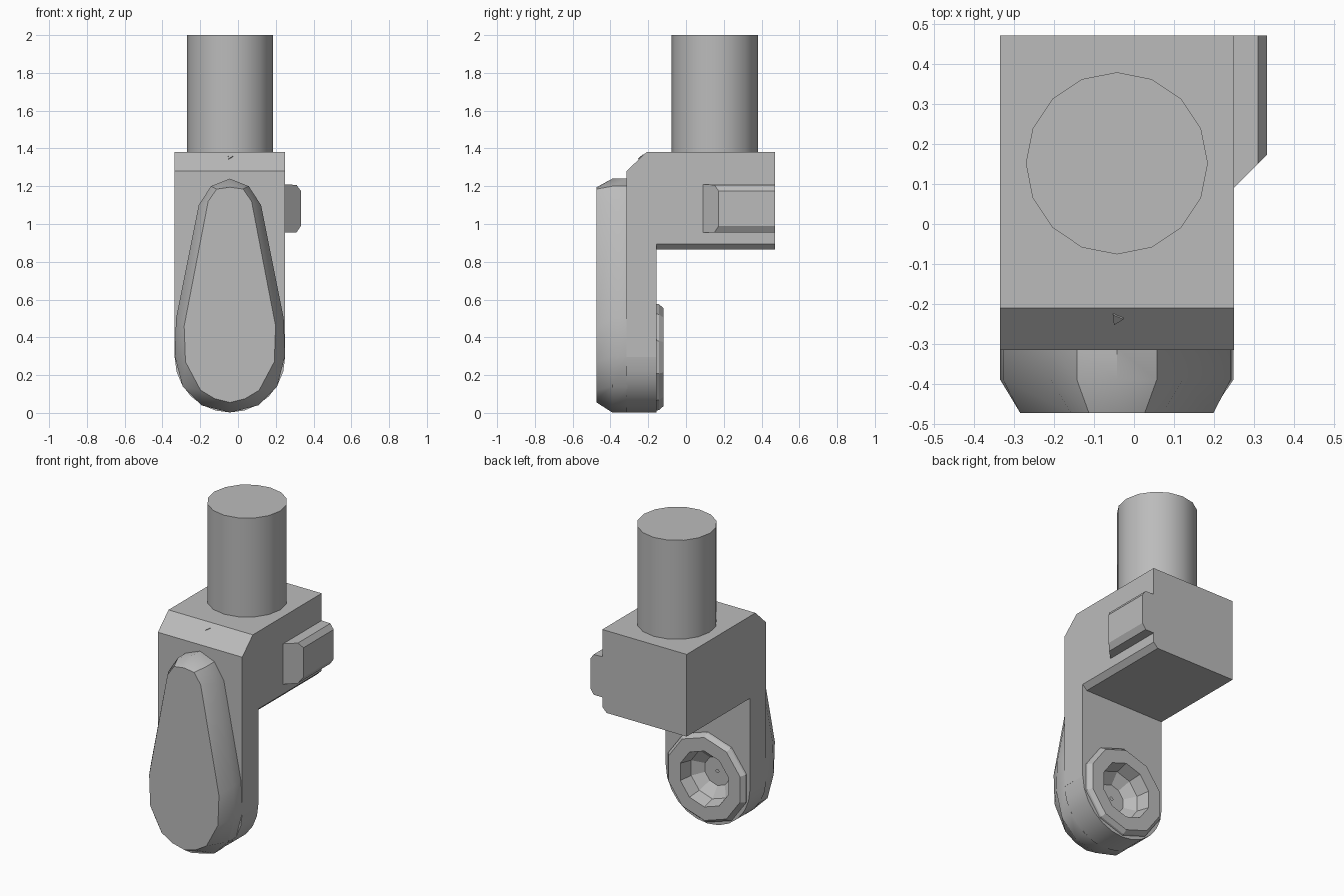
import bpy, bmesh, math
from mathutils import Matrix, Vector

if "Cube" in bpy.data.objects:
    bpy.data.objects.remove(bpy.data.objects["Cube"], do_unlink=True)

grey = bpy.data.materials.new("plain grey")
grey.use_nodes = True
colour = (0.5, 0.5, 0.5, 1)
grey.diffuse_color = colour
grey.node_tree.nodes["Principled BSDF"].inputs["Base Color"].default_value = colour

LEFT, RIGHT, MID = 0.25, -0.335, -0.043    # body sides and centre line
PIVOT_Z, RADIUS = 0.295, 0.2925            # rounded foot


def loft(name, loops, closed_ends=True):
    """Join equal-length loops of points into one solid."""
    bm = bmesh.new()
    rings = [[bm.verts.new(p) for p in loop] for loop in loops]
    n = len(rings[0])
    for a, b in zip(rings, rings[1:]):
        for i in range(n):
            j = (i + 1) % n
            bm.faces.new((a[i], a[j], b[j], b[i]))
    if closed_ends:
        bm.faces.new(rings[0])
        bm.faces.new(rings[-1])
    bmesh.ops.recalc_face_normals(bm, faces=bm.faces)
    mesh = bpy.data.meshes.new(name)
    bm.to_mesh(mesh)
    bm.free()
    mesh.materials.append(grey)
    obj = bpy.data.objects.new(name, mesh)
    bpy.context.collection.objects.link(obj)
    return obj


def prism_x(name, yz, x0, x1):
    return loft(name, [[(x, y, z) for y, z in yz] for x in (x0, x1)])


def prism_y(name, xz, y0, y1):
    return loft(name, [[(x, y, z) for x, z in xz] for y in (y0, y1)])


def circle_y(r, y, n):
    """Circle around the pivot axis, which runs along y."""
    return [(MID + r * math.sin(math.tau * i / n), y,
             PIVOT_Z + r * math.cos(math.tau * i / n)) for i in range(n)]


def activate(obj):
    bpy.ops.object.select_all(action="DESELECT")
    obj.select_set(True)
    bpy.context.view_layer.objects.active = obj


def cut(obj, cutter):
    """Subtract the cutter, then throw it away."""
    mod = obj.modifiers.new("cut", "BOOLEAN")
    mod.operation, mod.solver, mod.object = "DIFFERENCE", "EXACT", cutter
    activate(obj)
    bpy.ops.object.modifier_apply(modifier=mod.name)
    bpy.data.objects.remove(cutter, do_unlink=True)


def smooth(obj):
    activate(obj)
    bpy.ops.object.shade_smooth_by_angle(angle=math.radians(32))


# Body: an angled bracket with a sloped top front edge
body = prism_x("body", [(-0.315, 0), (-0.315, 1.28), (-0.21, 1.38), (0.472, 1.38),
                        (0.472, 0.865), (-0.155, 0.865), (-0.155, 0)], RIGHT, LEFT)

# Round off the foot
arc = [(MID - RADIUS * math.cos(math.pi * i / 12),
        PIVOT_Z - RADIUS * math.sin(math.pi * i / 12)) for i in range(13)]
cut(body, prism_y("foot_cutter", arc + [(0.5, PIVOT_Z), (0.5, -0.3),
                                        (-0.6, -0.3), (-0.6, PIVOT_Z)], -0.6, 0))

# Chamfer the lower left edge of the block
c = 0.03
cut(body, prism_y("edge_cutter", [(LEFT - 2 * c, 0.865 - c), (LEFT + c, 0.865 + 2 * c),
                                  (LEFT + c, 0.865 - c)], -0.155, 0.6))

# Hollow behind the socket ring
cut(body, loft("socket_cutter", [circle_y(0.2, -0.1, 10), circle_y(0.2, -0.28, 10)]))
smooth(body)

# Socket ring with a tapered recess
loft("socket_ring", [circle_y(r, y, 10) for r, y in (
    (0.283, -0.16), (0.28, -0.143), (0.26, -0.12), (0.175, -0.12),
    (0.155, -0.2), (0.09, -0.25), (0.01, -0.25))], closed_ends=False)


# Teardrop front cover with a bevelled rim
def mirrored(half, y):
    pts = half + [(-x, z) for x, z in reversed(half[1:-1])]
    return [(MID + x, y, z) for x, z in pts]


rim = [(0, 1.24), (0.1, 1.2), (0.165, 1.1), (0.285, 0.5),
       (0.292, 0.3), (0.25, 0.14), (0.15, 0.04), (0, 0.002)]
face = [(0, 1.195), (0.07, 1.185), (0.115, 1.12), (0.242, 0.46),
        (0.235, 0.27), (0.155, 0.12), (0.08, 0.075), (0, 0.055)]
smooth(loft("front_cover", [mirrored(rim, -0.31), mirrored(rim, -0.39),
                            mirrored(face, -0.473)]))

# Upright post
post = [(MID + 0.228 * math.cos(math.tau * i / 16),
         0.152 + 0.228 * math.sin(math.tau * i / 16)) for i in range(16)]
smooth(loft("post", [[(x, y, z) for x, y in post] for z in (1.37, 2)]))

# Side rail, its front end sloping back at 45 degrees
rail = [(LEFT - 0.02, 1.21), (0.31, 1.207), (0.333, 1.175),
        (0.333, 0.99), (0.31, 0.955), (LEFT - 0.02, 0.955)]
loft("side_rail", [[(x, 0.09 + x - LEFT, z) for x, z in rail],
                   [(x, 0.472, z) for x, z in rail]])

# Small triangular pointer on the sloped edge
slope = Vector((0, -0.69, 0.72)) * 0.005
tri = [Vector((MID + x, -0.236 + t, 1.3553 + 0.952 * t))
       for x, t in ((-0.01, 0.012), (0.017, 0.001), (-0.007, -0.014))]
loft("pointer", [tri, [p + slope for p in tri]])
